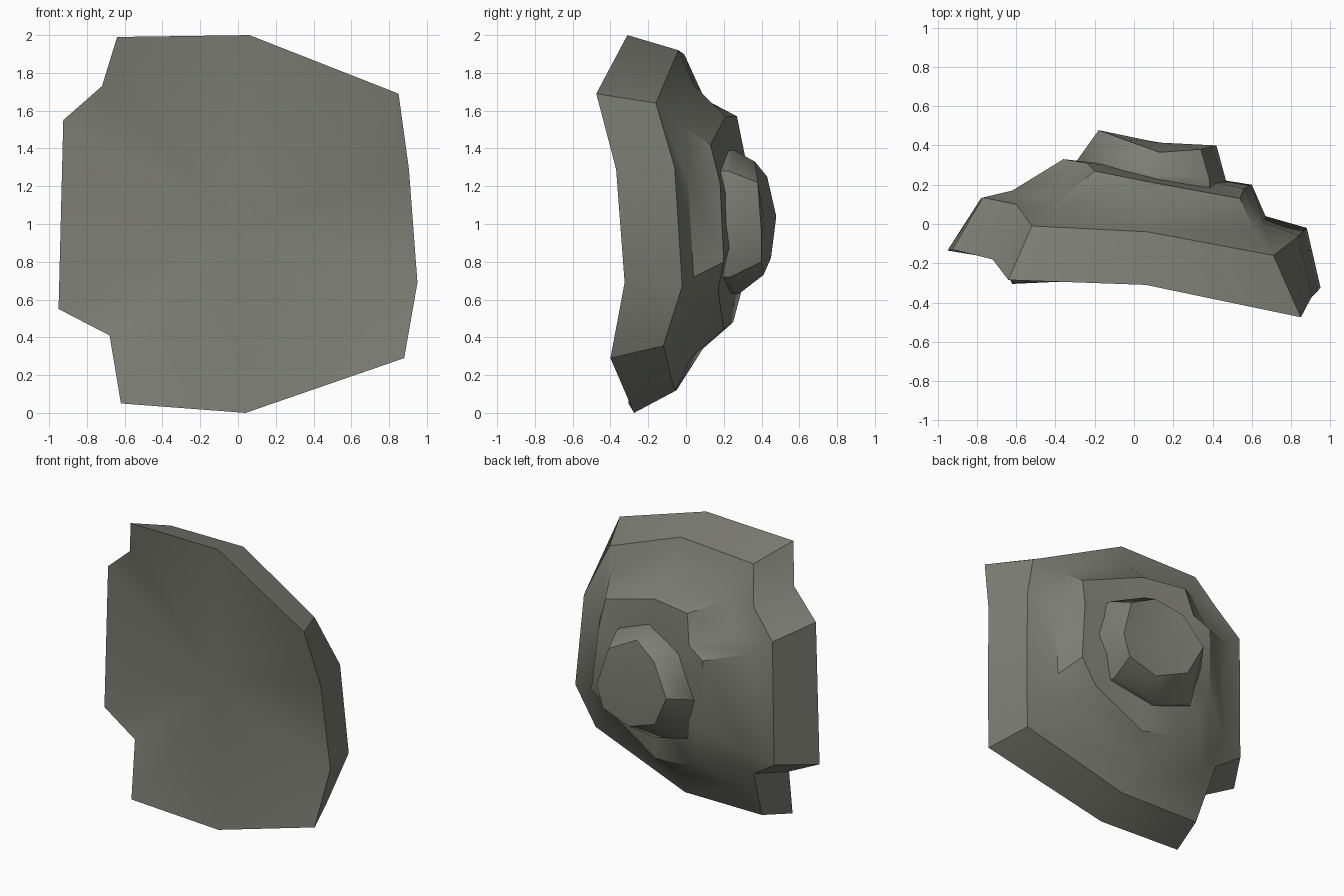
import bpy, bmesh, math

stone = bpy.data.materials.new("grey stone")
stone.diffuse_color = (0.205, 0.209, 0.174, 1)


def loft(name, rings, start=None, end=None, angle=30):
    """Skin matching rings; close each end with a centre point or a flat cap."""
    bm = bmesh.new()
    loops = [[bm.verts.new(p) for p in ring] for ring in rings]
    n = len(loops[0])
    for a, b in zip(loops, loops[1:]):
        for i in range(n):
            j = (i + 1) % n
            bm.faces.new((a[i], a[j], b[j], b[i]))
    for loop, centre in ((loops[0], start), (loops[-1], end)):
        if centre is None:
            bm.faces.new(loop)
        else:
            c = bm.verts.new(centre)
            for i in range(n):
                bm.faces.new((loop[i], loop[(i + 1) % n], c))
    bmesh.ops.recalc_face_normals(bm, faces=bm.faces)
    mesh = bpy.data.meshes.new(name)
    bm.to_mesh(mesh)
    bm.free()
    mesh.materials.append(stone)
    obj = bpy.data.objects.new(name, mesh)
    bpy.context.collection.objects.link(obj)
    bpy.ops.object.select_all(action='DESELECT')
    obj.select_set(True)
    bpy.context.view_layer.objects.active = obj
    bpy.ops.object.shade_smooth_by_angle(angle=math.radians(angle))
    return obj


# Plate outline, clockwise from the top when seen from the front
front_rim = [(.06, -.31, 2), (.85, -.475, 1.69), (.905, -.37, 1.29), (.95, -.325, .69),
             (.88, -.40, .29), (.04, -.275, 0), (-.62, -.305, .05), (-.68, -.18, .41),
             (-.95, -.135, .55), (-.925, -.13, 1.55), (-.72, -.18, 1.73), (-.64, -.285, 1.99)]
back_rim = [(.07, -.04, 1.92), (.71, -.16, 1.64), (.84, -.06, 1.3), (.88, -.02, .67),
            (.79, -.12, .355), (.05, -.06, .115), (-.56, -.05, .12), (-.6, .1, .48),
            (-.78, .13, .6), (-.77, .135, 1.47), (-.6, .1, 1.66), (-.52, -.01, 1.9)]
# Raised step behind the rim
step_foot = [(.08, .045, 1.73), (.61, -.025, 1.52), (.66, .01, 1.25), (.67, .04, .72),
             (.58, .01, .6), (.06, .03, .3), (-.45, .09, .34), (-.52, .15, .53),
             (-.62, .17, .65), (-.62, .17, 1.36), (-.49, .14, 1.45), (-.43, .08, 1.67)]
step_top = [(.1, .21, 1.57), (.54, .13, 1.42), (.56, .18, 1.22), (.6, .2, .8),
            (.46, .17, .65), (.1, .2, .44), (-.2, .25, .48), (-.27, .3, .67),
            (-.36, .33, .8), (-.36, .33, 1.3), (-.24, .31, 1.37), (-.2, .27, 1.57)]
loft("stepped_plate", [front_rim, back_rim, step_foot, step_top],
     start=(0, -.205, 1), end=(.1, .28, 1.02), angle=35)

# Eight-sided boss on the back, its foot sunk into the plate
boss_foot = [(.13, .255, 1.39), (.385, .225, 1.28), (.47, .215, 1.01), (.36, .235, .72),
             (.05, .28, .63), (-.22, .3, .7), (-.3, .31, 1.0), (-.16, .3, 1.28)]
boss_top = [(.13, .365, 1.33), (.34, .38, 1.22), (.42, .40, .95), (.37, .40, .8),
            (.16, .41, .73), (-.07, .45, .82), (-.18, .478, 1.04), (-.05, .43, 1.25)]
sunk_foot = [(x, y - .04, z) for x, y, z in boss_foot]
loft("boss", [sunk_foot, boss_foot, boss_top], end=(.12, .415, 1.02), angle=42)
